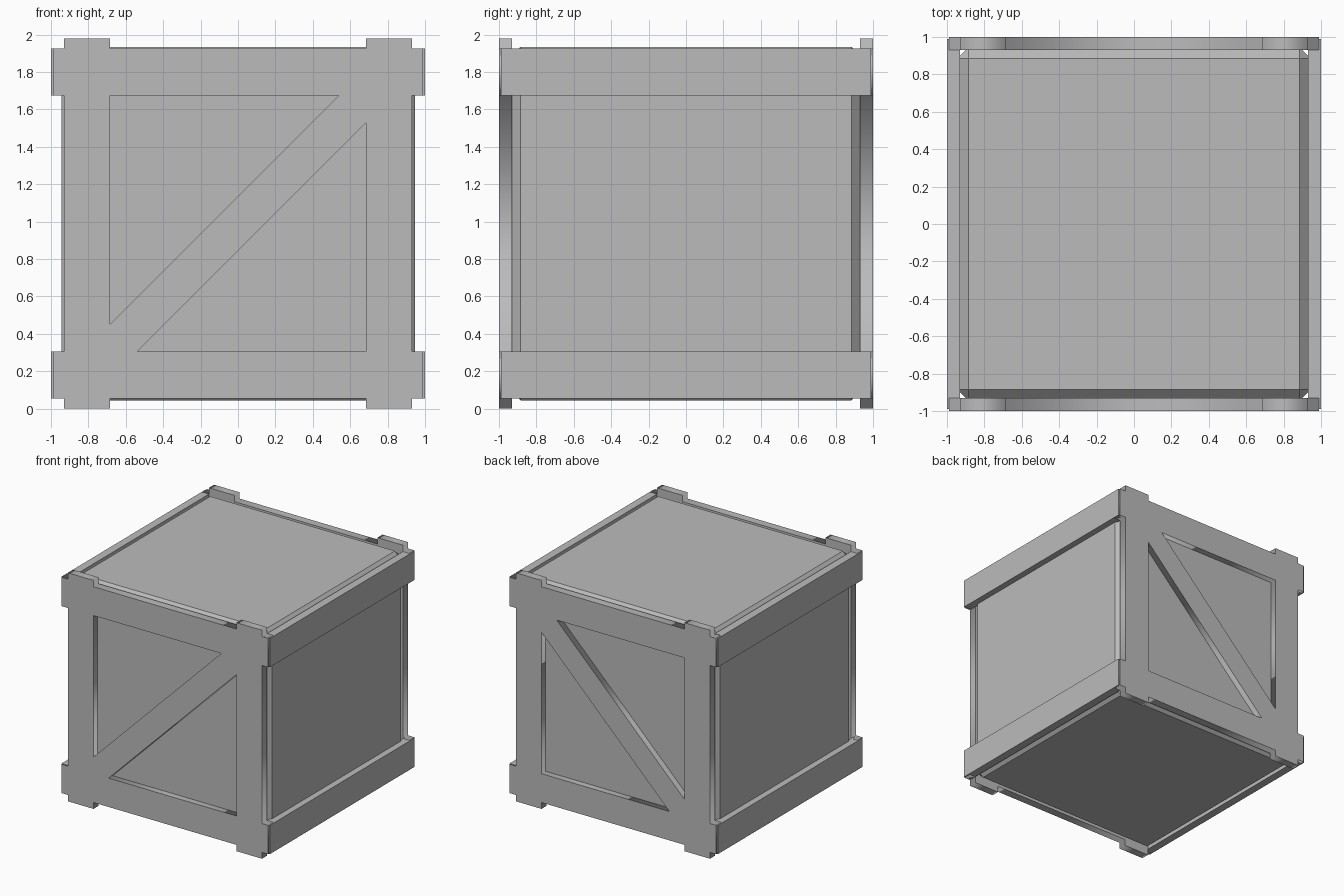
import bpy
import bmesh

if "Cube" in bpy.data.objects:
    bpy.data.objects.remove(bpy.data.objects["Cube"], do_unlink=True)

MID = 0.99     # height of the crate's centre
INNER = 0.685  # inner edge of posts and rails
POST = 0.93    # outer edge of posts, inner face of the frames
RAIL = 0.935   # outer edge of rails
END = 0.99     # tips of posts and rails

grey = bpy.data.materials.new("plain grey")
grey.use_nodes = True
grey.diffuse_color = (0.5, 0.5, 0.5, 1)
grey.node_tree.nodes["Principled BSDF"].inputs["Base Color"].default_value = (0.5, 0.5, 0.5, 1)


def add_mesh(name, bm):
    mesh = bpy.data.meshes.new(name)
    bm.to_mesh(mesh)
    bm.free()
    mesh.materials.append(grey)
    obj = bpy.data.objects.new(name, mesh)
    bpy.context.collection.objects.link(obj)
    return obj


def add_box(name, centre, size, bevel=0):
    bm = bmesh.new()
    bmesh.ops.create_cube(bm, size=1)
    bmesh.ops.scale(bm, vec=size, verts=bm.verts)
    if bevel:
        bmesh.ops.bevel(bm, geom=bm.edges[:], offset=bevel, segments=1,
                        affect='EDGES', profile=0.5)
    bmesh.ops.translate(bm, vec=centre, verts=bm.verts)
    return add_mesh(name, bm)


def add_frame(name, y):
    """Flat board frame with a diagonal brace, cut from one outline."""
    quarter = [(INNER, RAIL), (INNER, END), (POST, END), (POST, RAIL),
               (END, RAIL), (END, INNER), (POST, INNER)]
    right = quarter + [(x, -z) for x, z in reversed(quarter)]
    outline = right + [(-x, z) for x, z in reversed(right)]
    # The two triangular openings either side of the brace
    brace = 0.54
    upper = [(-INNER, INNER), (-INNER, -brace), (brace, INNER)]
    lower = [(-x, -z) for x, z in upper]

    curve = bpy.data.curves.new(name, 'CURVE')
    curve.dimensions = '2D'
    curve.fill_mode = 'BOTH'
    curve.extrude = (1 - POST) / 2
    for points in (outline, upper, lower):
        spline = curve.splines.new('POLY')
        spline.points.add(len(points) - 1)
        for point, (x, z) in zip(spline.points, points):
            point.co = (x, z, 0, 1)
        spline.use_cyclic_u = True
    curve.materials.append(grey)
    obj = bpy.data.objects.new(name, curve)
    bpy.context.collection.objects.link(obj)
    obj.rotation_euler.x = 1.5707963
    obj.location = (0, y, MID)
    bpy.ops.object.select_all(action='DESELECT')
    obj.select_set(True)
    bpy.context.view_layer.objects.active = obj
    bpy.ops.object.convert(target='MESH')


# Chamfered box inside the boards
add_box("inner_box", (0, 0, MID), (1.89, 1.89, 1.89), bevel=0.06)

# Braced frames on the front and back
depth = (1 + POST) / 2
add_frame("front_frame", -depth)
add_frame("back_frame", depth)

# Horizontal rails along both sides
for side, x in (("left", depth), ("right", -depth)):
    for level, sign in (("upper", 1), ("lower", -1)):
        add_box(f"{side}_{level}_rail", (x, 0, MID + sign * (INNER + RAIL) / 2),
                (1 - POST, 2 * END, RAIL - INNER))
